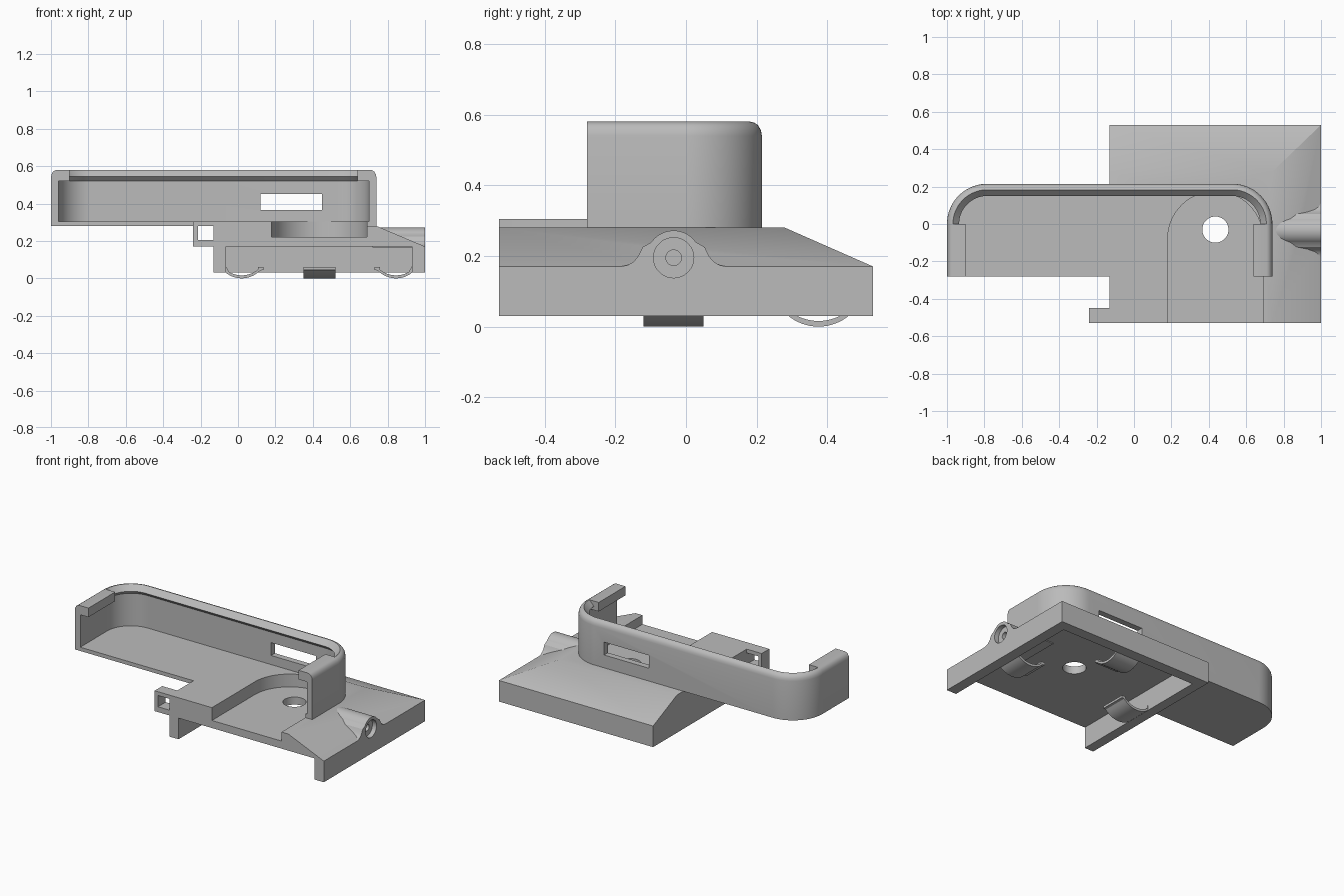
import bpy, bmesh, math
from mathutils import Vector

if "Cube" in bpy.data.objects:
    bpy.data.objects.remove(bpy.data.objects["Cube"], do_unlink=True)

grey = bpy.data.materials.new("light_grey")
grey.use_nodes = True
COLOUR = (0.5, 0.5, 0.5, 1)
grey.diffuse_color = COLOUR
grey.node_tree.nodes["Principled BSDF"].inputs["Base Color"].default_value = COLOUR


def finish(name, bm):
    bmesh.ops.recalc_face_normals(bm, faces=bm.faces[:])
    mesh = bpy.data.meshes.new(name)
    bm.to_mesh(mesh)
    bm.free()
    mesh.materials.append(grey)
    obj = bpy.data.objects.new(name, mesh)
    bpy.context.collection.objects.link(obj)
    return obj


def loft(name, rings):
    """Solid through a row of closed rings with capped ends."""
    bm = bmesh.new()
    loops = [[bm.verts.new(p) for p in ring] for ring in rings]
    n = len(loops[0])
    for a, b in zip(loops, loops[1:]):
        for i in range(n):
            j = (i + 1) % n
            bm.faces.new((a[i], a[j], b[j], b[i]))
    bm.faces.new(loops[0])
    bm.faces.new(loops[-1])
    return finish(name, bm)


def prism(name, pts, lo, hi, place):
    return loft(name, [[place(u, v, t) for u, v in pts] for t in (lo, hi)])


def along_x(u, v, t):
    return (t, u, v)


def along_z(u, v, t):
    return (u, v, t)


def box(name, x0, x1, y0, y1, z0, z1):
    return prism(name, [(x0, y0), (x1, y0), (x1, y1), (x0, y1)], z0, z1, along_z)


def arc(cx, cy, r, start, end, n=20):
    angles = [math.radians(start + (end - start) * i / n) for i in range(n + 1)]
    return [(cx + r * math.cos(a), cy + r * math.sin(a)) for a in angles]


def cut(obj, *cutters):
    for tool in cutters:
        mod = obj.modifiers.new("cut", "BOOLEAN")
        mod.operation = "DIFFERENCE"
        mod.solver = "EXACT"
        mod.object = tool
        bpy.ops.object.select_all(action="DESELECT")
        bpy.context.view_layer.objects.active = obj
        obj.select_set(True)
        bpy.ops.object.modifier_apply(modifier=mod.name)
        bpy.data.objects.remove(tool, do_unlink=True)


def pocket_cutter():
    pts = [(0.18, -0.6), (0.69, -0.6)] + arc(0.435, -0.08, 0.255, 0, 180, 32)
    return prism("pocket_cutter", pts, 0.22, 0.4, along_z)


def bore(r, x0, x1):
    return prism("bore_cutter", arc(PORT_Y, PORT_Z, r, 0, 350, 35), x0, x1, along_x)


PORT_Y, PORT_Z = -0.035, 0.195

# Base with sloping right and rear edges, hollow underneath
bm = bmesh.new()
for z, right, back in ((0.03, 1, 0.53), (0.17, 1, 0.53), (0.28, 0.74, 0.28)):
    for x in (-0.13, right):
        for y in (-0.53, back):
            bm.verts.new((x, y, z))
bmesh.ops.convex_hull(bm, input=bm.verts[:])
bmesh.ops.dissolve_limit(bm, angle_limit=0.02, verts=bm.verts[:], edges=bm.edges[:])
base = finish("base", bm)
cut(base,
    box("cavity", -0.065, 0.93, -0.6, 0.46, -0.1, 0.17),
    pocket_cutter(),
    prism("hole", arc(0.435, -0.03, 0.07, 0, 350, 35), 0, 0.5, along_z),
    bore(0.057, 0.97, 1.1), bore(0.022, 0.8, 1.1))

# Flared boss around the side port
flare = [(0.15, 0.165), (0.15, 0.17), (0.13, 0.174), (0.113, 0.184), (0.1, 0.2), (0.088, 0.225)]
right_side = [(PORT_Y + u, v) for u, v in flare]
left_side = [(PORT_Y - u, v) for u, v in reversed(flare)]
boss = prism("port_boss", right_side + arc(PORT_Y, PORT_Z, 0.077, 35, 145) + left_side,
             0.72, 1, along_x)
cut(boss, bore(0.057, 0.97, 1.1), bore(0.022, 0.8, 1.1))

# Tray floor and front plate, sharing the rounded pocket
L, R, BACK, FRONT, RAD = -1.0, 0.74, 0.215, -0.28, 0.215
INSET = 0.02
outline = [(L + INSET, FRONT), (-0.13, FRONT), (-0.13, -0.53), (0.69, -0.53),
           (0.69, FRONT), (R - INSET, FRONT)]
outline += arc(R - RAD, BACK - RAD, RAD - INSET, 0, 90)
outline += arc(L + RAD, BACK - RAD, RAD - INSET, 90, 180)
floor = prism("tray_floor", outline, 0.28, 0.305, along_z)
cut(floor, pocket_cutter())

# Rear wall with rounded corners and a pointed inner lip
outer = [(0, 0.28), (0, 0.54), (0.003, 0.556), (0.011, 0.57), (0.021, 0.577), (0.032, 0.58)]
lip = outer + [(0.065, 0.545), (0.04, 0.52), (0.04, 0.28)]
rings = []
for cx, start in ((R - RAD, 0), (L + RAD, 90)):
    for i in range(21):
        a = math.radians(start + 90 * i / 20)
        rings.append([(cx + (RAD - d) * math.cos(a), BACK - RAD + (RAD - d) * math.sin(a), z)
                      for d, z in lip])
wall = loft("rear_wall", rings)
cut(wall, box("window", 0.12, 0.45, 0.1, 0.3, 0.365, 0.45))

# Side walls with square retaining lips
hook = outer + [(0.1, 0.58), (0.1, 0.52), (0.04, 0.52), (0.04, 0.28)]
for name, edge, s in (("left_wall", R, -1), ("right_wall", L, 1)):
    prism(name, [(edge + s * d, z) for d, z in hook], FRONT, 0,
          lambda u, v, t: (u, t, v))

# Strap loop at the front corner
loop = box("strap_loop", -0.24, -0.13, -0.53, -0.45, 0.17, 0.305)
cut(loop, box("loop_hole", -0.215, -0.13, -0.6, -0.4, 0.205, 0.28))

# Curved spring clips inside the base
sag = arc(0.085, 0.135, 0.135, 230, 310, 16)
top = [(u, v + 0.016) for u, v in reversed(sag)]
start, end = sag[0], sag[-1]
clip = [(0, 0.05)] + sag + [(end[0] + 0.012, 0.042), (0.2, 0.045), (0.2, 0.06),
                            (end[0], 0.06)] + top + [(0, 0.066)]
prism("left_clip", clip, -0.12, 0.05, lambda u, v, t: (0.93 - u, t, v))
prism("right_clip", clip, -0.12, 0.05, lambda u, v, t: (-0.065 + u, t, v))
prism("rear_clip", clip, 0.35, 0.52, lambda u, v, t: (t, 0.46 - u, v))

# Smooth curved surfaces, keep hard edges
bpy.ops.object.select_all(action="DESELECT")
for obj in bpy.context.collection.objects:
    if obj.type == "MESH" and grey.name in obj.data.materials:
        obj.select_set(True)
        bpy.context.view_layer.objects.active = obj
bpy.ops.object.shade_smooth_by_angle(angle=math.radians(30))
